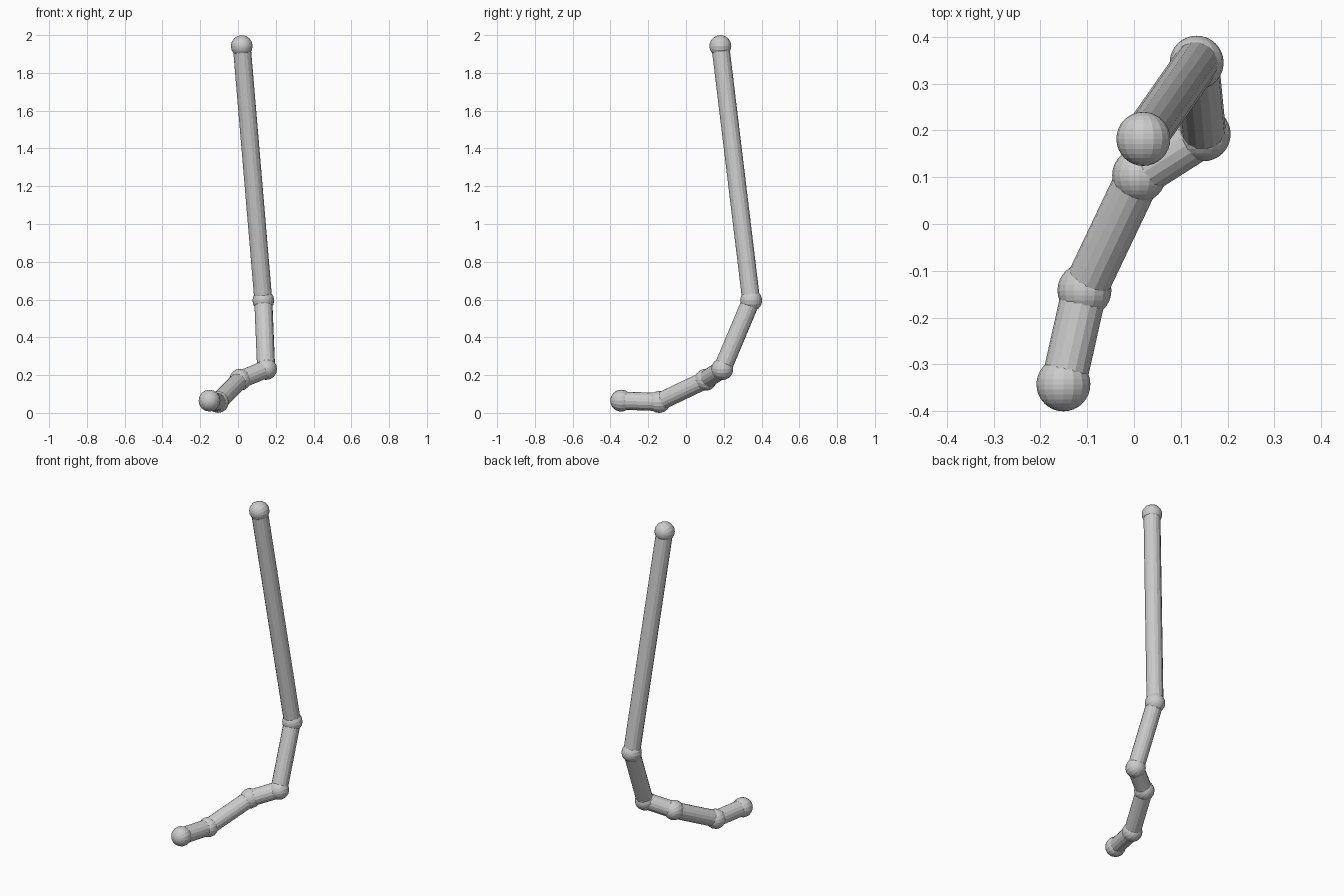
import bpy
from math import pi
from mathutils import Vector

if "Cube" in bpy.data.objects:
    bpy.data.objects.remove(bpy.data.objects["Cube"])

BALL_R, ROD_R = 0.0577, 0.048

# Joint centres from the top of the shaft down to the tip
joints = [Vector(p) for p in (
    (0.02, 0.182, 1.942), (0.134, 0.345, 0.595), (0.149, 0.192, 0.232),
    (0.011, 0.104, 0.175), (-0.106, -0.142, 0.0577), (-0.151, -0.343, 0.065))]


def ball(name, centre):
    bpy.ops.mesh.primitive_uv_sphere_add(segments=16, ring_count=16, radius=BALL_R,
                                         location=centre, rotation=(pi / 2, 0, 0))
    bpy.context.object.name = name


def rod(name, a, b):
    d = b - a
    bpy.ops.mesh.primitive_cylinder_add(vertices=16, radius=ROD_R, depth=d.length,
                                        location=(a + b) / 2)
    ob = bpy.context.object
    ob.name = name
    ob.rotation_euler = d.to_track_quat('Z', 'Y').to_euler()


# Balls at every joint
ball_names = ("top_ball", "bend_ball", "heel_ball", "middle_ball", "front_ball", "tip_ball")
for name, p in zip(ball_names, joints):
    ball(name, p)

# Rods linking neighbouring joints
rod_names = ("long_shaft", "lower_shaft", "heel_rod", "middle_rod", "tip_rod")
for name, a, b in zip(rod_names, joints, joints[1:]):
    rod(name, a, b)
